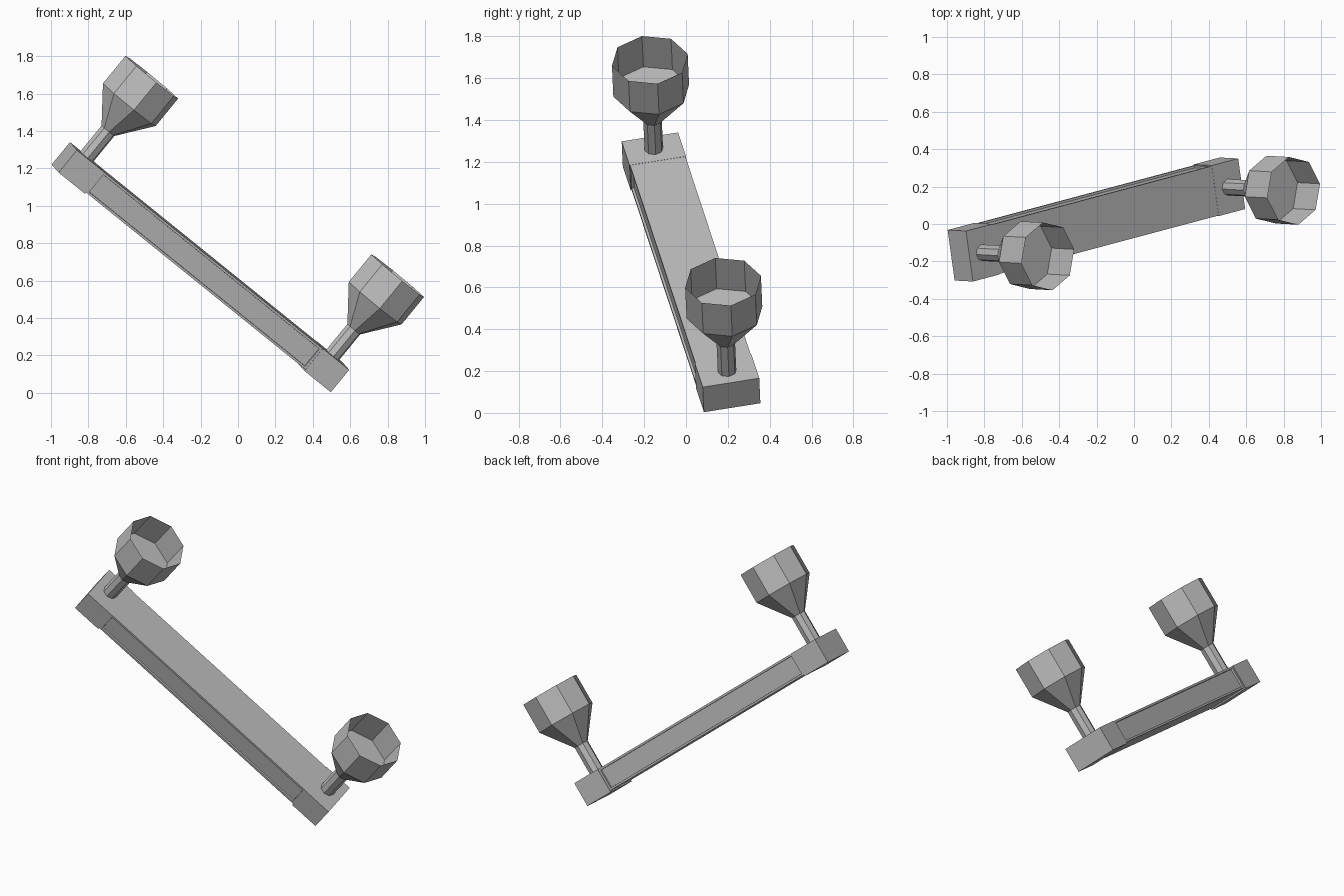
import bpy
import bmesh
from mathutils import Matrix, Vector

cube = bpy.data.objects.get("Cube")
if cube:
    bpy.data.objects.remove(cube, do_unlink=True)

# Single grey finish
grey = bpy.data.materials.new("plain_grey")
grey.use_nodes = True
COLOR = (0.5, 0.5, 0.5, 1)
grey.diffuse_color = COLOR
grey.node_tree.nodes["Principled BSDF"].inputs["Base Color"].default_value = COLOR

# Tilted frame: local x runs along the bar, local z points out of the lamps
along = Vector((0.762, 0.203, -0.615)).normalized()
across = Vector((-0.144, 0.975, 0.162))
across = (across - along * across.dot(along)).normalized()
out = along.cross(across)
FRAME = Matrix((along, across, out)).transposed().to_4x4()
FRAME.translation = (-0.201, 0.024, 0.672)

LENGTH, WIDTH, THICK, BLOCK = 1.91, 0.276, 0.155, 0.185
SIDES = 8


def finish(name, bm):
    mesh = bpy.data.meshes.new(name)
    bm.to_mesh(mesh)
    bm.free()
    mesh.materials.append(grey)
    obj = bpy.data.objects.new(name, mesh)
    bpy.context.collection.objects.link(obj)
    obj.matrix_world = FRAME
    return obj


def box(size, center):
    bm = bmesh.new()
    bmesh.ops.create_cube(bm, size=1)
    bmesh.ops.scale(bm, vec=size, verts=bm.verts)
    bmesh.ops.translate(bm, vec=center, verts=bm.verts)
    return bm


def lathe(name, x, profile, floor_at=None):
    """Eight-sided shell from (radius, height) rings, with an optional floor."""
    bm = bmesh.new()
    rings = []
    for radius, height in profile:
        ring = bmesh.ops.create_circle(
            bm, segments=SIDES, radius=radius,
            matrix=Matrix.Translation((x, 0, THICK / 2 + height)))["verts"]
        rings.append(ring)
    for low, high in zip(rings, rings[1:]):
        for i in range(SIDES):
            j = (i + 1) % SIDES
            bm.faces.new((low[i], low[j], high[j], high[i]))
    bmesh.ops.recalc_face_normals(bm, faces=bm.faces)
    if floor_at is not None:
        bm.faces.new(rings[floor_at])
    return finish(name, bm)


# Bar between the end blocks, with a shallow panel sunk into each long side
bar = box((LENGTH - 2 * BLOCK, WIDTH - 0.006, THICK - 0.01), (0, 0, 0.004))
bar.normal_update()
sides = [f for f in bar.faces if abs(f.normal.y) > 0.9]
bmesh.ops.inset_individual(bar, faces=sides, thickness=0.018, depth=0)
bmesh.ops.inset_individual(bar, faces=sides, thickness=0.001, depth=-0.012)
finish("bar", bar)

# End blocks, each carrying a stem and an open faceted cup
for side, sign in (("upper", -1), ("lower", 1)):
    x = sign * (LENGTH - BLOCK) / 2
    finish(side + "_end_block", box((BLOCK, WIDTH, THICK), (x, 0, 0)))
    lathe(side + "_stem", x, [(0.045, -0.01), (0.045, 0.18)])
    lathe(side + "_cup", x, [(0.045, 0.18), (0.185, 0.36), (0.185, 0.55)], floor_at=1)
